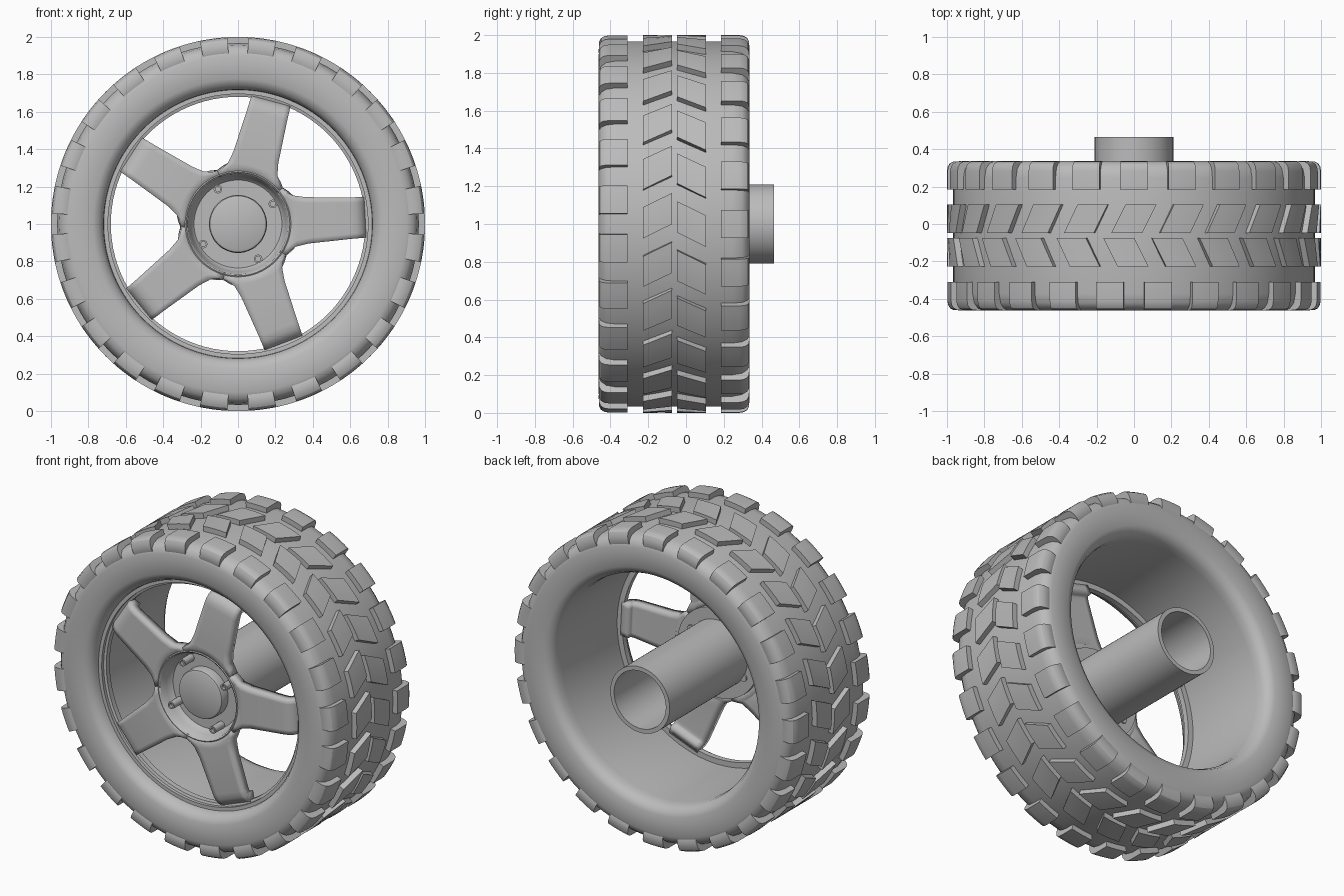
import bpy, bmesh
from math import sin, cos, pi, radians

cube = bpy.data.objects.get("Cube")
if cube:
    bpy.data.objects.remove(cube)

grey = bpy.data.materials.new("plain grey")
grey.use_nodes = True
colour = (0.5, 0.5, 0.5, 1)
grey.diffuse_color = colour
grey.node_tree.nodes["Principled BSDF"].inputs["Base Color"].default_value = colour


def polar(r, a, y):
    """Point at radius r and angle a around the wheel axis."""
    return (r * cos(a), y, 1 + r * sin(a))


def finish(name, bm, recalc=True, angle=35):
    if recalc:
        bmesh.ops.recalc_face_normals(bm, faces=bm.faces)
    mesh = bpy.data.meshes.new(name)
    bm.to_mesh(mesh)
    bm.free()
    mesh.materials.append(grey)
    ob = bpy.data.objects.new(name, mesh)
    bpy.context.collection.objects.link(ob)
    bpy.ops.object.select_all(action='DESELECT')
    ob.select_set(True)
    bpy.context.view_layer.objects.active = ob
    bpy.ops.object.shade_smooth_by_angle(angle=radians(angle))
    return ob


def lathe(name, profile, segs, loop=True, centre=(0, 0)):
    """Turn an (r, y) profile around the wheel axis."""
    bm = bmesh.new()
    rings = []
    for i in range(segs):
        ring = []
        for r, y in profile:
            x, y, z = polar(r, 2 * pi * i / segs, y)
            ring.append(bm.verts.new((x + centre[0], y, z + centre[1])))
        rings.append(ring)
    n = len(profile)
    for i in range(segs):
        a, b = rings[i], rings[(i + 1) % segs]
        for j in range(n if loop else n - 1):
            k = (j + 1) % n
            bm.faces.new((a[j], a[k], b[k], b[j]))
    bmesh.ops.remove_doubles(bm, verts=bm.verts, dist=1e-5)
    return finish(name, bm)


def tread_row(name, profile, offset, half, slant=0, count=24, steps=4):
    """Ring of blocks: an (r, y) section swept through a short arc."""
    bm = bmesh.new()
    mid = sum(y for r, y in profile) / len(profile)
    n = len(profile)
    for c in range(count):
        base = radians(offset) + 2 * pi * c / count
        rows = []
        for s in range(steps + 1):
            a = base + half * (2 * s / steps - 1)
            rows.append([bm.verts.new(polar(r, a + slant * (y - mid), y))
                         for r, y in profile])
        for p, q in zip(rows, rows[1:]):
            for j in range(n):
                k = (j + 1) % n
                bm.faces.new((p[j], p[k], q[k], q[j]))
        bm.faces.new(rows[0])
        bm.faces.new(rows[-1])
    return finish(name, bm, angle=30)


# Tyre body with rounded shoulders; the inside is the rim barrel
FRONT, BACK = -0.462, 0.336
shoulder = [(0.715, 0.10), (0.72, 0.055), (0.738, 0.02), (0.775, 0), (0.90, 0),
            (0.935, 0.012), (0.957, 0.04), (0.967, 0.09)]
lathe("tyre", [(r, FRONT + d) for r, d in shoulder]
      + [(r, BACK - d) for r, d in reversed(shoulder)], 96)

# Shoulder blocks wrapping over both tyre edges
block = [(0.90, 0.01), (0.925, 0), (0.965, 0.002), (0.985, 0.012),
         (0.996, 0.03), (1.0, 0.055), (1.0, 0.152), (0.95, 0.152)]
tread_row("front_shoulder_blocks", [(r, FRONT + d) for r, d in block], 7.5, 0.075)
tread_row("back_shoulder_blocks", [(r, BACK - d) for r, d in block], 0, 0.075)


# Slanted blocks forming arrows around the middle
def bar(y0, y1):
    return [(0.95, y0), (1.0, y0), (1.0, y1), (0.95, y1)]


tread_row("front_middle_blocks", bar(-0.228, -0.075), 2.5, 0.083, 0.5)
tread_row("back_middle_blocks", bar(-0.047, 0.105), 0, 0.083, -0.5)

# Rim lip that carries the spokes
lathe("rim_lip", [(0.725, -0.385), (0.695, -0.385), (0.695, -0.365),
                  (0.68, -0.36), (0.68, -0.325), (0.725, -0.325)], 96)

# Dished hub joined to the hollow axle tube
lathe("hub_and_axle", [(0, -0.32), (0.235, -0.32), (0.245, -0.33), (0.256, -0.36),
                       (0.268, -0.40), (0.277, -0.41), (0.285, -0.405),
                       (0.285, -0.32), (0.21, -0.32), (0.21, 0.465),
                       (0.183, 0.465), (0.183, -0.30), (0, -0.30)], 64, loop=False)
lathe("hub_cap", [(0, -0.385), (0.14, -0.385), (0.15, -0.38), (0.155, -0.368),
                  (0.155, -0.31), (0, -0.31)], 48, loop=False)

# Four hollow-ended studs
for i in range(4):
    a = radians(30 + 90 * i)
    lathe("wheel_stud", [(0, -0.39), (0.014, -0.39), (0.014, -0.41), (0.023, -0.41),
                         (0.023, -0.31), (0, -0.31)], 16, loop=False,
          centre=(0.215 * cos(a), 0.215 * sin(a)))

# Five spokes, flared at the hub and curled back at the rim
# each row: distance out, half width, sag of the ends, depth
rows = [(0.27, 0.159, 0.052, -0.405), (0.303, 0.178, 0.058, -0.408),
        (0.307, 0.155, 0.037, -0.41), (0.32, 0.137, 0.018, -0.41),
        (0.37, 0.124, 0, -0.41), (0.60, 0.111, 0, -0.41),
        (0.635, 0.110, 0, -0.405), (0.662, 0.109, 0, -0.39),
        (0.68, 0.108, 0, -0.365), (0.688, 0.107, 0, -0.325)]
bm = bmesh.new()
for i in range(5):
    t = radians(3 + 72 * i)
    grid = []
    for out, half, sag, y in rows:
        line = []
        for k in range(-4, 5):
            s = k / 4
            u, v = out - sag * s * s, half * s
            line.append(bm.verts.new((u * cos(t) - v * sin(t), y,
                                      1 + u * sin(t) + v * cos(t))))
        grid.append(line)
    for p, q in zip(grid, grid[1:]):
        for j in range(8):
            bm.faces.new((p[j], q[j], q[j + 1], p[j + 1]))
spokes = finish("spokes", bm, recalc=False)
solid = spokes.modifiers.new("thickness", 'SOLIDIFY')
solid.thickness = 0.06
solid.offset = -1
